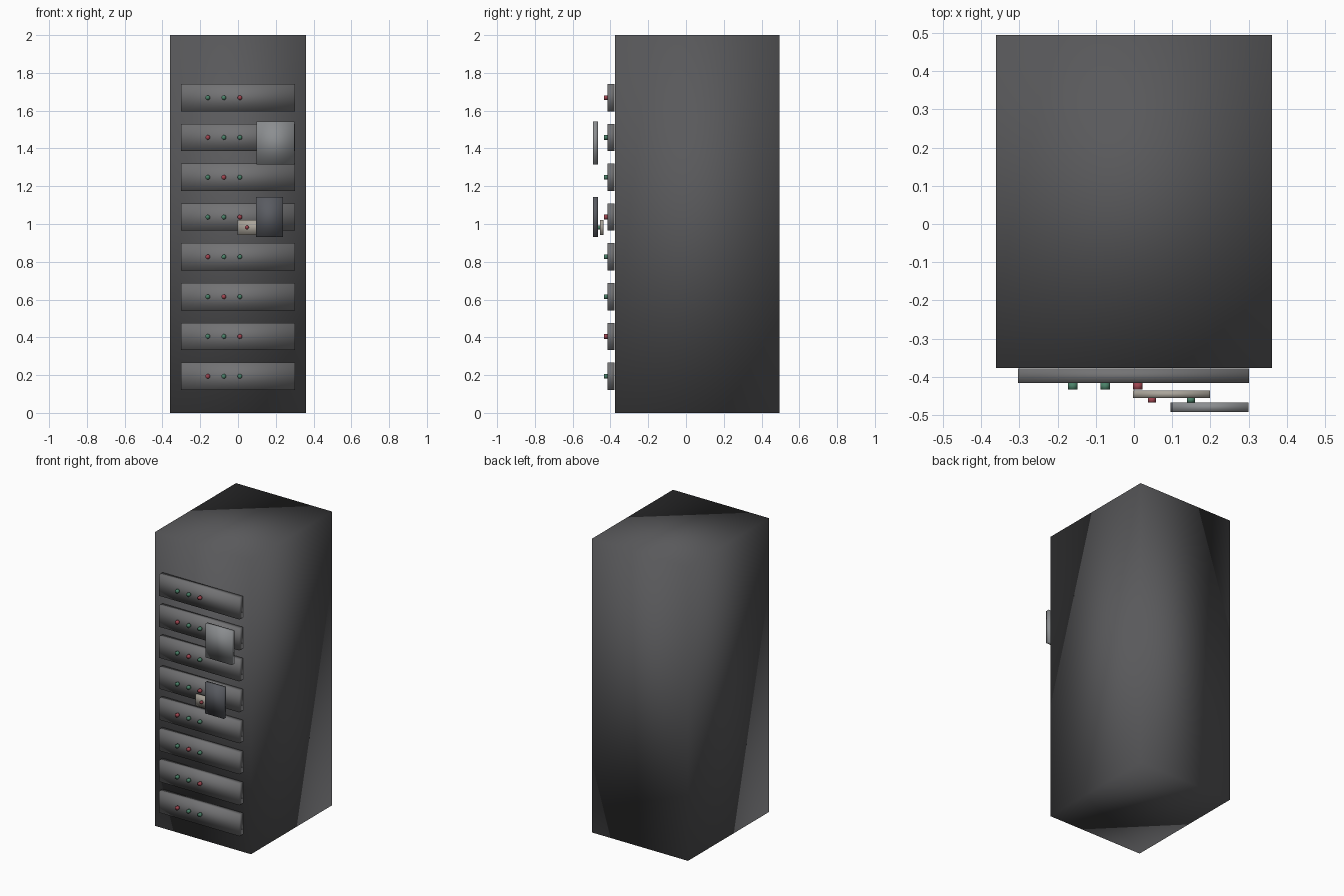
import bpy, bmesh
from mathutils import Matrix

if "Cube" in bpy.data.objects:
    bpy.data.objects.remove(bpy.data.objects["Cube"])


def material(name, rgb):
    m = bpy.data.materials.new(name)
    m.diffuse_color = (*rgb, 1)
    m.use_nodes = True
    m.node_tree.nodes["Principled BSDF"].inputs["Base Color"].default_value = m.diffuse_color
    return m


DARK = material("dark_steel", (0.10, 0.10, 0.105))
PANEL = material("panel_grey", (0.17, 0.17, 0.175))
PLATE = material("plate_grey", (0.26, 0.27, 0.28))
SLATE = material("slate", (0.10, 0.105, 0.12))
BEIGE = material("beige", (0.40, 0.37, 0.32))
RED = material("red", (0.35, 0.06, 0.08))
GREEN = material("green", (0.07, 0.22, 0.14))


def finish(bm, name, mat):
    me = bpy.data.meshes.new(name)
    bmesh.ops.recalc_face_normals(bm, faces=bm.faces)
    for f in bm.faces:
        f.smooth = True          # soft shading across the corners
    bm.to_mesh(me)
    bm.free()
    me.materials.append(mat)
    ob = bpy.data.objects.new(name, me)
    bpy.context.collection.objects.link(ob)
    return ob


def box(name, x, y, z, mat):
    """Box given by (min, max) along each axis."""
    bm = bmesh.new()
    bmesh.ops.create_cube(bm, size=1)
    for v in bm.verts:
        v.co = [(a + b) / 2 + c * (b - a) for (a, b), c in zip((x, y, z), v.co)]
    return finish(bm, name, mat)


def lamp(name, x, y, z, r, mat):
    """Short cylinder along y, y = (min, max)."""
    bm = bmesh.new()
    m = Matrix.Translation((x, sum(y) / 2, z)) @ Matrix.Rotation(1.5707963, 4, 'X')
    bmesh.ops.create_cone(bm, cap_ends=True, segments=12, radius1=r, radius2=r,
                          depth=y[1] - y[0], matrix=m)
    return finish(bm, name, mat)


# Main cabinet
box("cabinet", (-0.361, 0.361), (-0.376, 0.494), (0, 2), DARK)

# Rack panels, each with three indicator lamps (one red)
for i in range(8):
    z = 0.194 + i * 0.2107
    box(f"rack_panel_{i}", (-0.303, 0.301), (-0.416, -0.378), (z - 0.0725, z + 0.0725), PANEL)
    for j in range(3):
        lamp(f"lamp_{i}_{j}", -0.16 + j * 0.085, (-0.433, -0.415), z, 0.0125,
             RED if j == (-i) % 3 else GREEN)

# Floating display plates
box("upper_plate", (0.099, 0.299), (-0.492, -0.467), (1.314, 1.542), PLATE)
box("lower_plate", (0.095, 0.238), (-0.492, -0.467), (0.932, 1.142), SLATE)

# Small switch box with two lamps behind the lower plate
box("switch_box", (-0.002, 0.199), (-0.455, -0.436), (0.943, 1.021), BEIGE)
for name, x, mat in (("switch_lamp_red", 0.047, RED), ("switch_lamp_green", 0.149, GREEN)):
    lamp(name, x, (-0.467, -0.454), 0.982, 0.0105, mat)
